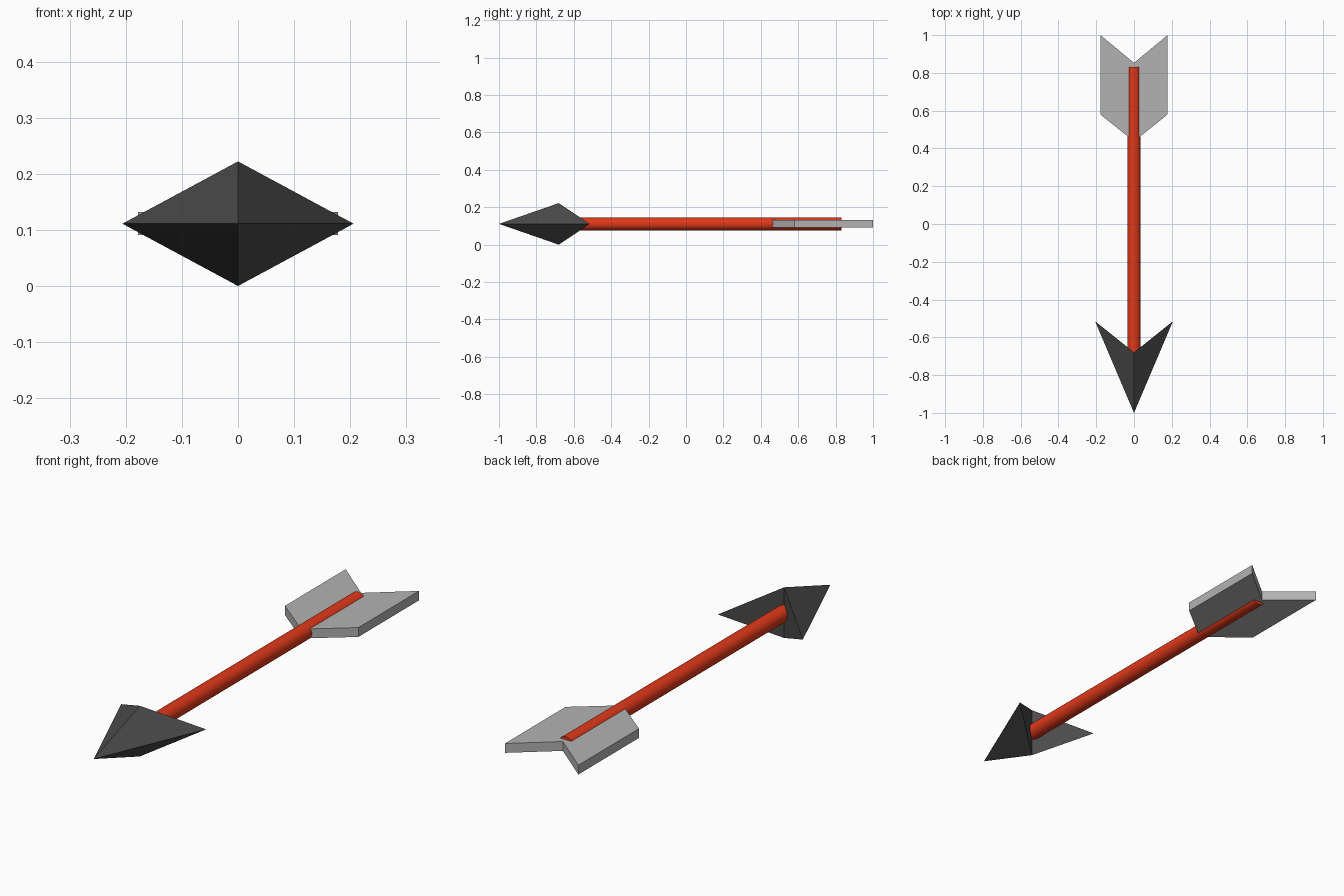
import bpy, math

if "Cube" in bpy.data.objects:
    bpy.data.objects.remove(bpy.data.objects["Cube"])

CZ = 0.111  # height of the arrow's axis


def material(name, color):
    m = bpy.data.materials.new(name)
    m.diffuse_color = (*color, 1)
    m.use_nodes = True
    m.node_tree.nodes["Principled BSDF"].inputs["Base Color"].default_value = m.diffuse_color
    return m


def mesh_object(name, verts, faces, mat):
    me = bpy.data.meshes.new(name)
    me.from_pydata(verts, [], faces)
    me.materials.append(mat)
    ob = bpy.data.objects.new(name, me)
    bpy.context.collection.objects.link(ob)
    return ob


red = material("red_paint", (0.75, 0.04, 0.01))
dark = material("dark_grey", (0.07, 0.07, 0.07))
grey = material("light_grey", (0.45, 0.45, 0.45))

# Arrowhead: tip, swept-back barbs, top and bottom ridge points
tip, right, left, top, bottom = range(5)
mesh_object(
    "arrowhead",
    [(0, -1, CZ), (0.206, -0.515, CZ), (-0.206, -0.515, CZ),
     (0, -0.68, 2 * CZ), (0, -0.68, 0)],
    [(tip, right, top), (tip, top, left), (tip, left, bottom),
     (tip, bottom, right), (top, right, bottom), (top, bottom, left)],
    dark)

# Shaft
y0, y1 = -0.69, 0.832
bpy.ops.mesh.primitive_cylinder_add(
    vertices=32, radius=0.034, depth=y1 - y0,
    location=(0, (y0 + y1) / 2, CZ), rotation=(math.pi / 2, 0, 0))
shaft = bpy.context.object
shaft.name = "shaft"
shaft.data.materials.append(red)
bpy.ops.object.shade_smooth_by_angle()

# Fletching: flat chevron plate extruded from its outline
outline = [(0, 0.437), (0.178, 0.58), (0.178, 1.0),
           (0, 0.853), (-0.178, 1.0), (-0.178, 0.58)]
half = 0.0205
n = len(outline)
verts = [(x, y, CZ + s * half) for s in (-1, 1) for x, y in outline]
# each plate side is split down the middle into two quads
faces = [(3, 2, 1, 0), (0, 5, 4, 3), (6, 7, 8, 9), (9, 10, 11, 6)]
faces += [(i, (i + 1) % n, n + (i + 1) % n, n + i) for i in range(n)]
mesh_object("fletching", verts, faces, grey)
